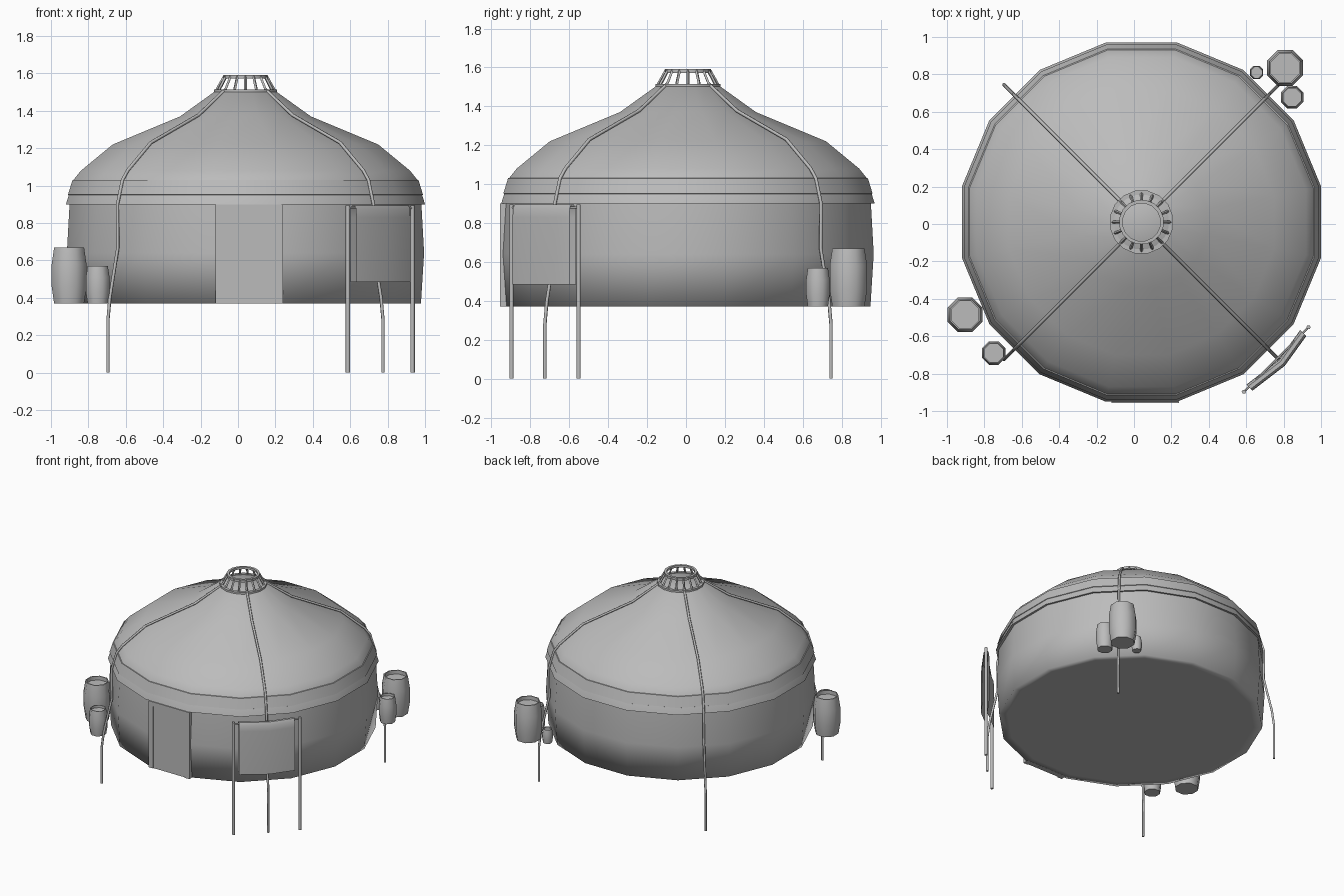
import bpy, bmesh, math
from mathutils import Vector

if "Cube" in bpy.data.objects:
    bpy.data.objects.remove(bpy.data.objects["Cube"], do_unlink=True)

CX, CY, SIDES = 0.04, 0.01, 16

felt = bpy.data.materials.new("plain grey")
felt.use_nodes = True
GREY = (0.5, 0.5, 0.5, 1)
felt.diffuse_color = GREY
felt.node_tree.nodes["Principled BSDF"].inputs["Base Color"].default_value = GREY


def finish(name, bm, angle=40, fix=True):
    if fix:
        bmesh.ops.recalc_face_normals(bm, faces=bm.faces)
    mesh = bpy.data.meshes.new(name)
    bm.to_mesh(mesh)
    bm.free()
    obj = bpy.data.objects.new(name, mesh)
    bpy.context.collection.objects.link(obj)
    mesh.materials.append(felt)
    bpy.ops.object.select_all(action='DESELECT')
    obj.select_set(True)
    bpy.context.view_layer.objects.active = obj
    bpy.ops.object.shade_smooth_by_angle(angle=math.radians(angle))
    return obj


def lathe(name, profile, x=CX, y=CY, n=SIDES, cap_start=False, cap_end=False,
          closed=False, angle=40):
    """Revolve (flat radius, z) points, listed from bottom outside to top."""
    bm = bmesh.new()
    grow = 1 / math.cos(math.pi / n)
    rings = []
    for r, z in profile:
        rings.append([bm.verts.new((x + r * grow * math.cos((i + .5) * math.tau / n),
                                    y + r * grow * math.sin((i + .5) * math.tau / n), z))
                      for i in range(n)])
    pairs = list(zip(rings, rings[1:]))
    if closed:
        pairs.append((rings[-1], rings[0]))
    for a, b in pairs:
        for i in range(n):
            j = (i + 1) % n
            bm.faces.new((a[i], a[j], b[j], b[i]))
    if cap_start:
        bm.faces.new(rings[0][::-1])
    if cap_end:
        bm.faces.new(rings[-1])
    return finish(name, bm, angle, fix=closed)


def box(name, low, high):
    bm = bmesh.new()
    bmesh.ops.create_cube(bm, size=1)
    for v in bm.verts:
        v.co = [l + (c + .5) * (h - l) for l, h, c in zip(low, high, v.co)]
    return finish(name, bm)


def tube(name, points, radius, sides=6):
    """Sweep a small polygon along a path lying in one vertical plane."""
    bm = bmesh.new()
    pts = [Vector(p) for p in points]
    span = pts[-1] - pts[0]
    flat = Vector((span.x, span.y, 0))
    side = Vector((-flat.y, flat.x, 0)).normalized() if flat.length > .001 else Vector((1, 0, 0))
    rings = []
    for i, p in enumerate(pts):
        along = (pts[min(i + 1, len(pts) - 1)] - pts[max(i - 1, 0)]).normalized()
        up = along.cross(side)
        rings.append([bm.verts.new(p + radius * (side * math.cos(k * math.tau / sides)
                                                 + up * math.sin(k * math.tau / sides)))
                      for k in range(sides)])
    for a, b in zip(rings, rings[1:]):
        for k in range(sides):
            j = (k + 1) % sides
            bm.faces.new((a[k], a[j], b[j], b[k]))
    bm.faces.new(rings[0])
    bm.faces.new(rings[-1])
    return finish(name, bm, 65)


# Round wall, floor and domed roof
lathe("wall", [(.875, .372), (.938, .37), (.955, .64), (.94, .91)], angle=180)
lathe("floor", [(.875, .372), (.875, .38)], cap_start=True)
lathe("roof", [(.93, .905), (.96, .9), (.92, 1.03), (.88, 1.08), (.71, 1.22),
               (.35, 1.37), (.155, 1.51)], cap_end=True)
lathe("eave_band", [(.945, .95), (.949, .952), (.925, 1.03), (.915, 1.032)])

# Smoke crown: lower hoop, upper hoop and slanted slats
lathe("crown_base", [(.145, 1.5), (.168, 1.5), (.168, 1.515), (.145, 1.515)], closed=True)
lathe("crown_hoop", [(.1, 1.575), (.118, 1.572), (.118, 1.592), (.1, 1.592)], closed=True)
for i in range(SIDES):
    a = i * math.tau / SIDES
    foot = (CX + .157 * math.cos(a), CY + .157 * math.sin(a), 1.505)
    head = (CX + .112 * math.cos(a), CY + .112 * math.sin(a), 1.585)
    tube(f"crown_slat_{i + 1}", [foot, head], .008, 4)

# Four tie ropes from the crown to the ground
rope = [(.15, 1.515), (.355, 1.378), (.716, 1.23), (.89, 1.082), (.93, 1.03),
        (.968, .9), (.965, .67), (1.025, .4), (1.04, .28), (1.04, 0)]
for name, sx, sy in (("front_left", 1, -1), ("front_right", -1, -1),
                     ("back_left", 1, 1), ("back_right", -1, 1)):
    d = math.sqrt(.5)
    tube(name + "_rope", [(CX + sx * r * d, CY + sy * r * d, z) for r, z in rope], .009)

# Door with frame and recessed panel
box("door_frame_right", (-.12, -.957, .37), (-.08, -.91, .9))
box("door_frame_left", (.2, -.957, .37), (.24, -.91, .9))
box("door_lintel", (-.08, -.957, .865), (.2, -.91, .9))
box("door_panel", (-.08, -.95, .37), (.2, -.91, .865))

# Barrels with bulging sides and sunken tops
for name, x, y, r, h in (("large_right_barrel", -.903, -.485, .093, .3),
                         ("small_right_barrel", -.75, -.69, .063, .2),
                         ("large_left_barrel", .808, .835, .096, .3),
                         ("small_left_barrel", .845, .678, .06, .2),
                         ("bucket", .655, .81, .036, .11)):
    z = .37
    lathe(name, [(r * .86, z), (r, z + h * .3), (r, z + h * .7), (r * .86, z + h),
                 (r * .78, z + h), (r * .78, z + h * .9)], x, y, 8,
          cap_start=True, cap_end=True, angle=50)

# Drying rack: two posts, a rail and a draped blanket
ends = ((.588, -.897), (.933, -.552))
for name, (x, y) in zip(("outer", "inner"), ends):
    tube(name + "_rack_post", [(x, y, 0), (x, y, .895)], .012)
tube("rack_rail", [(*ends[0], .88), (*ends[1], .88)], .006)

bm = bmesh.new()
path = [(.617, -.875), (.79, -.742), (.905, -.583)]
out = Vector((1, -1, 0)).normalized()
drape = [(.023, .485), (.023, .83), (.02, .875), (.01, .895), (-.01, .895),
         (-.02, .875), (-.023, .83), (-.023, .485)]
rows = [[bm.verts.new(Vector((x, y, z)) + out * o) for o, z in drape] for x, y in path]
for a, b in zip(rows, rows[1:]):
    for k in range(len(drape) - 1):
        bm.faces.new((a[k], b[k], b[k + 1], a[k + 1]))
finish("blanket", bm, 50)
